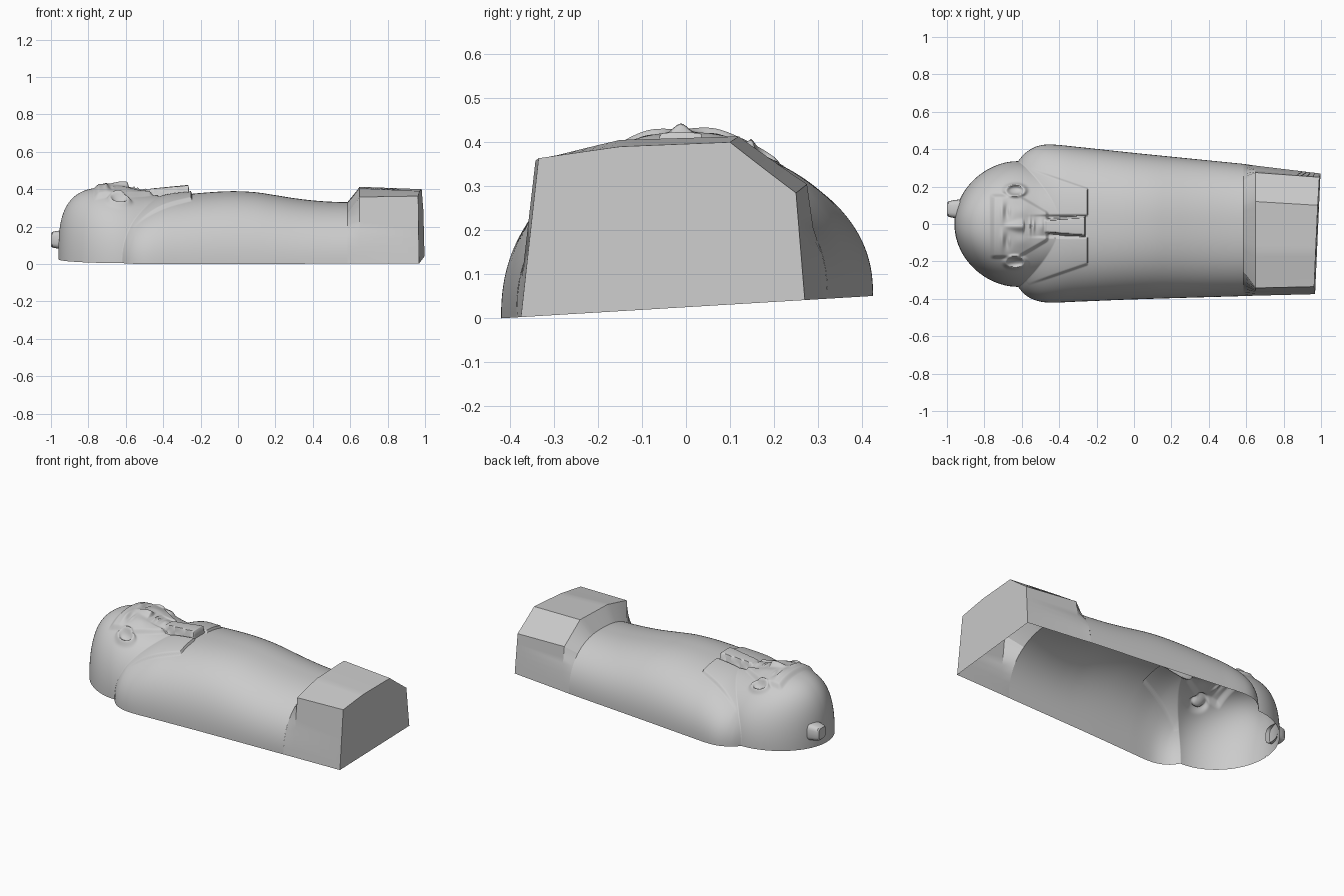
import bpy, bmesh, math

if "Cube" in bpy.data.objects:
    bpy.data.objects.remove(bpy.data.objects["Cube"])

BASE = 0.025


def curve(keys, x):
    """Smooth interpolation through (x, value) keys."""
    if x <= keys[0][0]:
        return keys[0][1]
    for i in range(len(keys) - 1):
        (x0, a), (x1, b) = keys[i], keys[i + 1]
        if x <= x1:
            def slope(j):
                lo, hi = keys[max(j - 1, 0)], keys[min(j + 1, len(keys) - 1)]
                return (hi[1] - lo[1]) / (hi[0] - lo[0])
            t, d = (x - x0) / (x1 - x0), x1 - x0
            return ((2*t**3 - 3*t*t + 1) * a + (t**3 - 2*t*t + t) * d * slope(i)
                    + (3*t*t - 2*t**3) * b + (t**3 - t*t) * d * slope(i + 1))
    return keys[-1][1]


def step(a, b, v):
    t = min(max((v - a) / (b - a), 0), 1)
    return t * t * (3 - 2 * t)


def bump(x, y, cx, cy, sx, sy):
    return math.exp(-((x - cx) / sx) ** 2 - ((y - cy) / sy) ** 2)


def sup(c, s, w, h, n):
    return ((abs(c) / w) ** n + (abs(s) / h) ** n) ** (-1 / n)


# Profiles along the length
BODY_R = [(-.645, .29), (-.62, .335), (-.58, .38), (-.52, .415), (-.45, .425), (-.3, .412), (0, .38), (.6, .32)]
BODY_L = [(-.645, .29), (-.62, .335), (-.58, .38), (-.52, .41), (-.45, .42), (-.3, .415), (0, .403), (.6, .385)]
BODY_H = [(-.645, .19), (-.6, .235), (-.55, .275), (-.4, .33), (-.25, .35), (-.1, .362), (0, .364),
          (.1, .358), (.2, .343), (.3, .327), (.4, .315), (.5, .308), (.6, .305)]
HEAD_W = [(-.96, .335), (-.6, .335), (-.45, .3), (-.25, .24)]
HEAD_H = [(-.96, .385), (-.72, .385), (-.6, .37), (-.5, .345), (-.4, .33), (-.25, .33)]


def radius(x, a):
    """Outer radius of the lid section: union of head and shouldered body."""
    c, s = math.cos(a), math.sin(a)
    r = 0.0005
    if x >= -.645:
        w = curve(BODY_R if c > 0 else BODY_L, x)
        r = max(r, sup(c, s, w, curve(BODY_H, x), 2.35))
    if x < -.24:
        k = min((x + .6) / .36, 0)
        fw = max(1 - k * k, 1e-5) ** .5
        k = abs(min((x + .65) / .31, 0))
        fh = max(1 - k ** 3.2, 1e-5) ** (1 / 3.2)
        r = max(r, sup(c, s, curve(HEAD_W, x) * fw, curve(HEAD_H, x) * fh, 2.25))
    return r


def relief(x, y, z):
    """Face, ears, headdress lappets and beard raised from the surface."""
    if x < -.85 or x > -.22 or z < .2:
        return z
    u = y + .012
    m = abs(u)
    # headdress lappets
    outer = .2 + .12 * max(0, (-.25 - x) / .35)
    z += .016 * step(.05, .065, m) * step(outer + .01, outer - .005, m) \
        * step(-.245, -.253, x) * step(-.6, -.4, x)
    # raised face with pointed chin
    half = .165 if x < -.62 else .165 - .65 * (x + .62) ** 1.0 * .9
    z += .02 * step(-.775, -.74, x) * step(-.452, -.475, x) * step(half + .012, half - .012, m)
    # brows, eyes, cheeks
    z += .008 * bump(x, m, -.705, .075, .012, .05)
    z -= .014 * bump(x, m, -.675, .08, .018, .04)
    z += .010 * bump(x, m, -.668, .08, .010, .028)
    z += .005 * bump(x, m, -.60, .08, .04, .035)
    # nose, lips, chin
    ridge = step(-.71, -.6, x) * step(-.582, -.592, x)
    z += .026 * ridge * math.exp(-(u / (.012 + .012 * ridge)) ** 2)
    z += .010 * bump(x, u, -.556, 0, .007, .035) + .010 * bump(x, u, -.536, 0, .007, .028)
    z += .014 * bump(x, u, -.492, 0, .022, .04)
    # ears
    rho = math.hypot((x + .635) / .062, (m - .192) / .036)
    z += .02 * math.exp(-((rho - .8) / .25) ** 2) - .008 * math.exp(-(rho / .4) ** 2)
    # flared beard
    t = (x + .47) / .205
    hb = .032 + .018 * t
    mask = step(-.485, -.465, x) * step(-.258, -.266, x) * step(hb + .008, hb - .004, m)
    top = .403 + .02 * t - 1.5 * u * u
    return z + (top - z) * mask if mask > 0 and top > z else z


def place(x, y, z):
    """Lean the rim slightly, as the base slopes from side to side."""
    return (x, y, z + .06 * y * max(0, 1 - (z - BASE) / .37))


def loft(name, rings, cap=False, closed=False, angle=35):
    bm = bmesh.new()
    rows = [[bm.verts.new(p) for p in ring] for ring in rings]
    n = len(rows[0])
    for a, b in zip(rows, rows[1:]):
        for i in range(n if closed else n - 1):
            j = (i + 1) % n
            bm.faces.new((a[i], a[j], b[j], b[i]))
    if cap:
        bm.faces.new(rows[-1])
    bmesh.ops.recalc_face_normals(bm, faces=bm.faces)
    if sum(f.normal.z * f.calc_area() for f in bm.faces) < 0 and not closed:
        bmesh.ops.reverse_faces(bm, faces=bm.faces)
    mesh = bpy.data.meshes.new(name)
    bm.to_mesh(mesh)
    bm.free()
    ob = bpy.data.objects.new(name, mesh)
    bpy.context.collection.objects.link(ob)
    bpy.ops.object.select_all(action='DESELECT')
    bpy.context.view_layer.objects.active = ob
    ob.select_set(True)
    bpy.ops.object.shade_smooth_by_angle(angle=math.radians(angle))
    return ob


# Hollow lid: head, shoulders and tapering body
FOOT = .585
xs = [-.96 + .1 * (i / 30) ** 2 for i in range(30)]
xs += [-.86 + .62 * i / 200 for i in range(200)]
xs += [-.24 + (FOOT + .24) * i / 40 for i in range(41)]
N = 220
rings = []
for x in xs:
    ring = []
    for i in range(N + 1):
        a = math.pi * i / N
        r = radius(x, a)
        y, z = r * math.cos(a), BASE + r * math.sin(a)
        ring.append(place(x, y, relief(x, y, z)))
    rings.append(ring)
loft("lid_body", rings, angle=50)


# Foot block: sloped step, faceted top with one wide chamfer, flat end
def subdivide(corners, k=8):
    pts = []
    for (y0, z0), (y1, z1) in zip(corners, corners[1:]):
        pts += [(y0 + (y1 - y0) * i / k, z0 + (z1 - z0) * i / k) for i in range(k)]
    return pts + [corners[-1]]


near = subdivide([(.312, BASE), (.275, .30), (.12, .413), (-.15, .405), (-.342, .36), (-.383, BASE)])
far = subdivide([(.27, BASE), (.25, .28), (.10, .40), (-.15, .39), (-.335, .365), (-.375, BASE)])
start = []
for y, z in near:
    a = math.atan2(z - BASE, y)
    r = radius(FOOT, a)
    start.append((r * math.cos(a), BASE + r * math.sin(a)))
loft("foot_block", [[place(FOOT, y, z) for y, z in start],
                    [place(.65, y, z) for y, z in near],
                    [place(.985 + .045 * y - .02 * (z - BASE), y, z) for y, z in far]], cap=True, angle=20)

# Small knob on the crown of the head
knob = []
for x, s in ((-.93, .052), (-.965, .047), (-.992, .042), (-1.0, .034)):
    knob.append([(x, .08 + s * math.copysign(abs(math.cos(t)) ** .6, math.cos(t)),
                  .13 + s * math.copysign(abs(math.sin(t)) ** .6, math.sin(t)))
                 for t in (math.tau * i / 24 for i in range(24))])
loft("crown_knob", knob, cap=True, closed=True)
